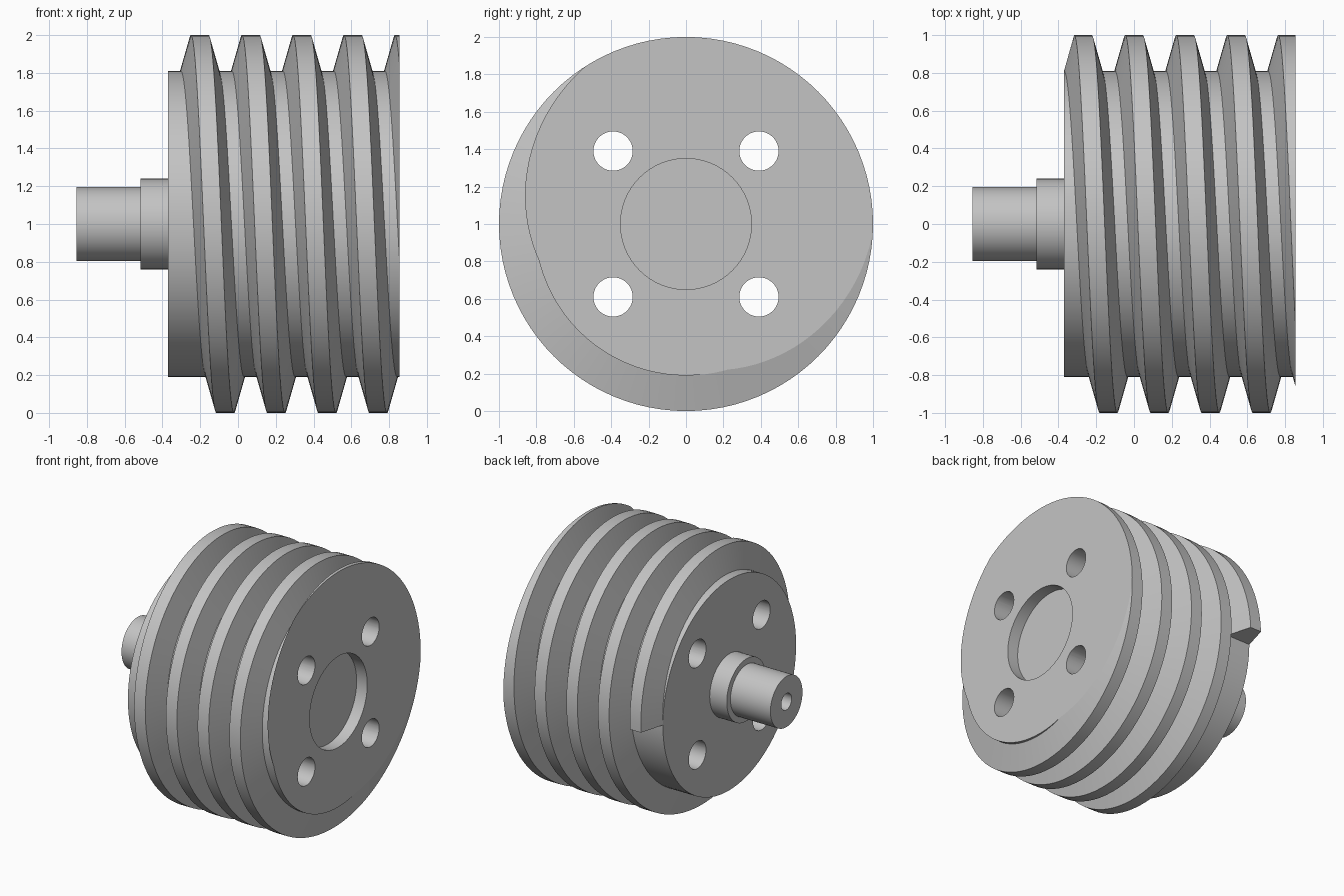
import bpy, bmesh
from math import cos, sin, pi, tau, radians
from mathutils import Vector

if "Cube" in bpy.data.objects:
    bpy.data.objects.remove(bpy.data.objects["Cube"], do_unlink=True)

SEGMENTS = 96
CENTRE = Vector((0, 0, 1))
END_X = 0.855
CORE_R, CREST_R = 0.81, 1.0
PITCH = 0.27

steel = bpy.data.materials.new("plain grey metal")
steel.use_nodes = True
GREY = (0.55, 0.55, 0.55, 1)
steel.diffuse_color = GREY
steel.node_tree.nodes["Principled BSDF"].inputs["Base Color"].default_value = GREY


def finish(bm, name):
    bmesh.ops.recalc_face_normals(bm, faces=bm.faces[:])
    mesh = bpy.data.meshes.new(name)
    bm.to_mesh(mesh)
    bm.free()
    mesh.materials.append(steel)
    obj = bpy.data.objects.new(name, mesh)
    bpy.context.collection.objects.link(obj)
    return obj


def select_only(obj):
    bpy.ops.object.select_all(action="DESELECT")
    obj.select_set(True)
    bpy.context.view_layer.objects.active = obj


def smooth(obj, degrees):
    select_only(obj)
    bpy.ops.object.shade_smooth_by_angle(angle=radians(degrees))


def lathe(name, profile, segments=SEGMENTS, offset=(0, 0)):
    """Turn (x, radius) points around a line parallel to x."""
    bm = bmesh.new()
    axis = CENTRE + Vector((0, *offset))
    verts = [bm.verts.new(axis + Vector((x, r, 0))) for x, r in profile]
    edges = [bm.edges.new(pair) for pair in zip(verts, verts[1:])]
    bmesh.ops.spin(bm, geom=verts + edges, cent=axis, axis=(1, 0, 0),
                   angle=tau, steps=segments, use_merge=False)
    bmesh.ops.remove_doubles(bm, verts=bm.verts[:], dist=1e-5)
    return finish(bm, name)


# Drum core with a shallow round recess in its right end
drum = lathe("drum_core", [(-0.37, 0), (-0.37, CORE_R), (END_X, CORE_R),
                           (END_X, 0.35), (END_X - 0.09, 0.35), (END_X - 0.09, 0)])

# Four through holes
for sy in (-1, 1):
    for sz in (-1, 1):
        cutter = lathe("hole_cutter", [(-1, 0), (-1, 0.105), (1, 0.105), (1, 0)],
                       48, (0.39 * sy, 0.39 * sz))
        cutter.hide_render = True
        cut = drum.modifiers.new("hole", "BOOLEAN")
        cut.operation = "DIFFERENCE"
        cut.solver = "EXACT"
        cut.object = cutter
        select_only(drum)
        bpy.ops.object.modifier_apply(modifier=cut.name)
        bpy.data.objects.remove(cutter, do_unlink=True)
smooth(drum, 30)

# Stepped shaft with a blind centre bore
shaft = lathe("stepped_shaft", [(-0.36, 0), (-0.36, 0.24), (-0.515, 0.24),
                                (-0.515, 0.195), (-END_X, 0.195), (-END_X, 0.063),
                                (-0.55, 0.063), (-0.55, 0)])
smooth(shaft, 30)

# Helical thread: a trapezoid swept round the drum
section = [(-0.101, CORE_R - 0.002), (-0.047, CREST_R),
           (0.047, CREST_R), (0.101, CORE_R - 0.002)]
bm = bmesh.new()
rings = []
for i in range(int(4.65 * SEGMENTS)):
    turn = i / SEGMENTS
    a = turn * tau
    rings.append([bm.verts.new(CENTRE + Vector((PITCH * (turn - 1) + dx, r * cos(a), r * sin(a))))
                  for dx, r in section])
for near, far in zip(rings, rings[1:]):
    for j in range(4):
        k = (j + 1) % 4
        bm.faces.new((near[j], near[k], far[k], far[j]))
bm.faces.new(rings[0])
bm.faces.new(rings[-1])

# Trim the thread flush with the right end of the drum
trim = bmesh.ops.bisect_plane(bm, geom=bm.verts[:] + bm.edges[:] + bm.faces[:],
                              plane_co=(END_X, 0, 0), plane_no=(1, 0, 0), clear_outer=True)
rim = [e for e in trim["geom_cut"] if isinstance(e, bmesh.types.BMEdge) and e.is_boundary]
bmesh.ops.triangle_fill(bm, edges=rim, use_beauty=True, normal=(1, 0, 0))
thread = finish(bm, "helical_thread")
smooth(thread, 12)
